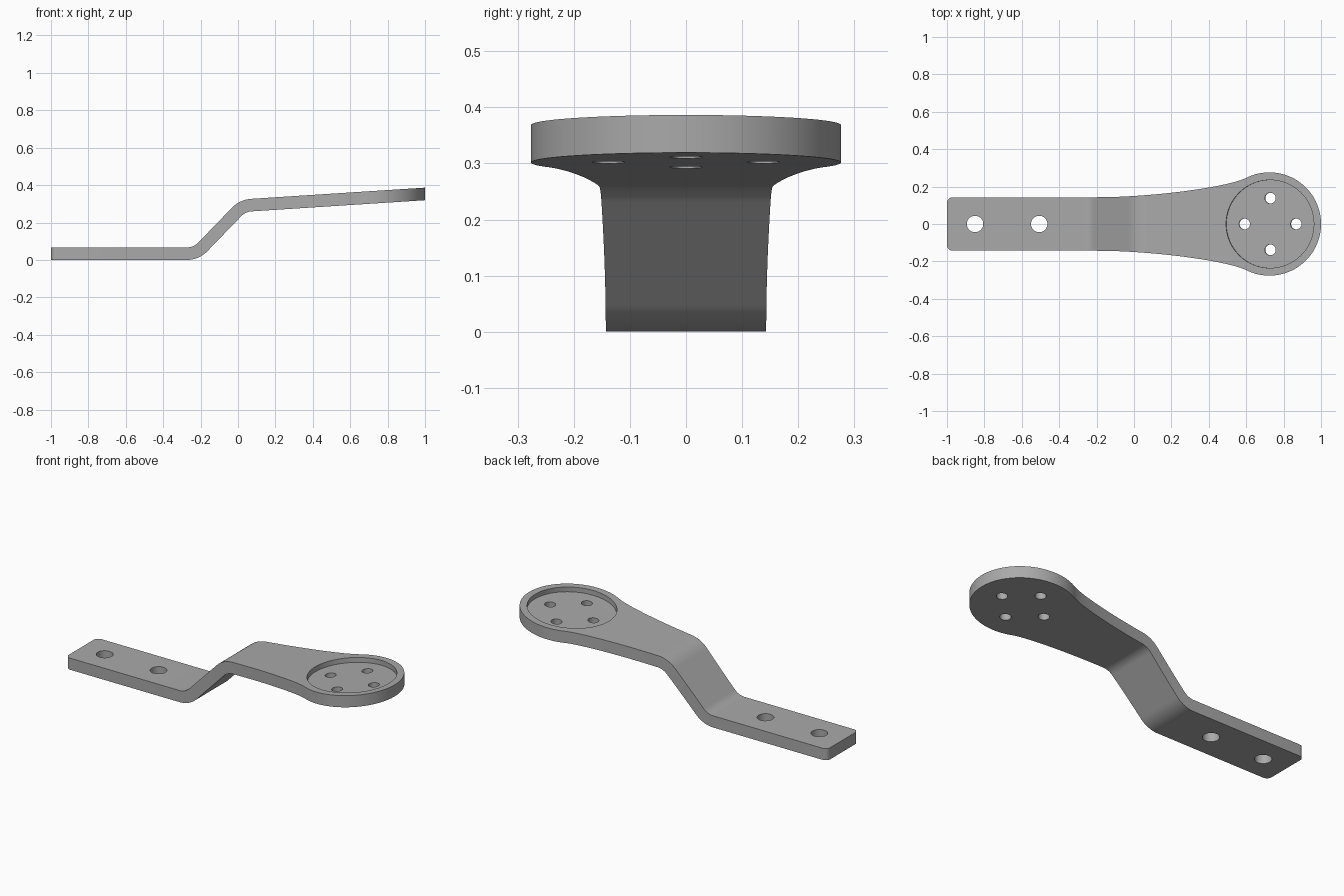
import bpy, bmesh, math
from mathutils import Vector, Matrix

cube = bpy.data.objects.get("Cube")
if cube:
    bpy.data.objects.remove(cube, do_unlink=True)

grey = bpy.data.materials.new("satin grey")
grey.use_nodes = True
GREY = (0.4, 0.4, 0.4, 1)
grey.diffuse_color = GREY
grey.node_tree.nodes["Principled BSDF"].inputs["Base Color"].default_value = GREY

THICK = 0.067
TILT = math.atan(0.0644)


def prism(name, points, direction):
    """Closed 3D outline extruded along a direction."""
    bm = bmesh.new()
    face = bm.faces.new([bm.verts.new(p) for p in points])
    result = bmesh.ops.extrude_face_region(bm, geom=[face])
    verts = [v for v in result["geom"] if isinstance(v, bmesh.types.BMVert)]
    bmesh.ops.translate(bm, verts=verts, vec=direction)
    bmesh.ops.recalc_face_normals(bm, faces=bm.faces)
    mesh = bpy.data.meshes.new(name)
    bm.to_mesh(mesh)
    bm.free()
    mesh.materials.append(grey)
    obj = bpy.data.objects.new(name, mesh)
    bpy.context.collection.objects.link(obj)
    return obj


def cylinder(name, centre, radius, depth, tilt=0, sides=48):
    bm = bmesh.new()
    matrix = Matrix.Translation(centre) @ Matrix.Rotation(-tilt, 4, 'Y')
    bmesh.ops.create_cone(bm, cap_ends=True, segments=sides, radius1=radius,
                          radius2=radius, depth=depth, matrix=matrix)
    mesh = bpy.data.meshes.new(name)
    bm.to_mesh(mesh)
    bm.free()
    mesh.materials.append(grey)
    obj = bpy.data.objects.new(name, mesh)
    bpy.context.collection.objects.link(obj)
    return obj


def combine(target, cutter, operation):
    mod = target.modifiers.new(operation, 'BOOLEAN')
    mod.operation = operation
    mod.solver = 'EXACT'
    mod.object = cutter
    bpy.context.view_layer.objects.active = target
    bpy.ops.object.modifier_apply(modifier=mod.name)
    bpy.data.objects.remove(cutter, do_unlink=True)


def bend(a, corner, b, tangent, steps=12):
    """Arc rounding a corner: list of (point, normal) along the centreline."""
    d1, d2 = (corner - a).normalized(), (b - corner).normalized()
    turn = d1.angle_signed(d2) * -1
    radius = tangent / math.tan(abs(turn) / 2)
    n1 = Vector((-d1.y, d1.x))
    centre = corner - d1 * tangent + n1 * math.copysign(radius, turn)
    out = []
    for i in range(steps + 1):
        n = Matrix.Rotation(turn * i / steps, 2) @ n1
        out.append((centre - n * math.copysign(radius, turn), n))
    return out


# Bent strip: side profile offset from its centreline
up = Vector((0, 1))
head_up = Vector((-math.sin(TILT), math.cos(TILT)))
start, low, high, end = (Vector(p) for p in
                         ((-1.1, 0.0335), (-0.223, 0.0335), (0.025, 0.290), (1.1, 0.3592)))
path = [(start, up)] + bend(start, low, high, 0.05) + bend(low, high, end, 0.047) + [(end, head_up)]
half = THICK / 2
side = [p + n * half for p, n in path] + [p - n * half for p, n in reversed(path)]
arm = prism("bracket_arm", [(p.x, -0.5, p.y) for p in side], (0, 1, 0))

# Plan outline: rounded tail, flaring neck, round head
edge = []
for i in range(9):
    a = math.pi - i / 8 * math.pi / 2
    edge.append(Vector((-0.97 + 0.03 * math.cos(a), 0.113 + 0.03 * math.sin(a))))
neck = [Vector(p) for p in ((-0.2, 0.143), (0.1, 0.143), (0.5, 0.197), (0.6, 0.2466))]
for i in range(25):
    t = i / 24
    weights = ((1 - t) ** 3, 3 * t * (1 - t) ** 2, 3 * t * t * (1 - t), t ** 3)
    edge.append(sum((p * w for p, w in zip(neck, weights)), Vector((0, 0))))
HEAD_X, HEAD_R = 0.724, 0.276
first = math.atan2(0.2466, 0.6 - HEAD_X)
for i in range(1, 41):
    a = first * (1 - i / 40)
    edge.append(Vector((HEAD_X + HEAD_R * math.cos(a), HEAD_R * math.sin(a))))
outline = [(p.x, p.y, -0.2) for p in edge]
outline += [(p.x, -p.y, -0.2) for p in reversed(edge[:-1])]
combine(arm, prism("plan_cutter", outline, (0, 0, 1)), 'INTERSECT')

# Shallow round recess in the head
DEPTH, PLATE_X = 0.028, 0.729
mid = Vector((PLATE_X, 0, 0.2886 + 0.0644 * PLATE_X))
normal = Vector((head_up.x, 0, head_up.y))
along = Vector((head_up.y, 0, -head_up.x))
recess = cylinder("recess_cutter", mid + normal * (half - DEPTH + 0.1), 0.235, 0.2, TILT, 96)
combine(arm, recess, 'DIFFERENCE')

# Four head holes and two tail holes
for dx, dy in ((1, 0), (-1, 0), (0, 1), (0, -1)):
    spot = mid + along * dx * 0.138 + Vector((0, dy * 0.138, 0))
    combine(arm, cylinder("head_hole_cutter", spot, 0.029, 0.3, TILT), 'DIFFERENCE')
for x in (-0.85, -0.507):
    combine(arm, cylinder("tail_hole_cutter", Vector((x, 0, 0)), 0.044, 0.3), 'DIFFERENCE')

# Smooth curved walls, crisp edges
bpy.ops.object.select_all(action='DESELECT')
arm.select_set(True)
bpy.context.view_layer.objects.active = arm
bpy.ops.object.shade_smooth_by_angle(angle=math.radians(25))
